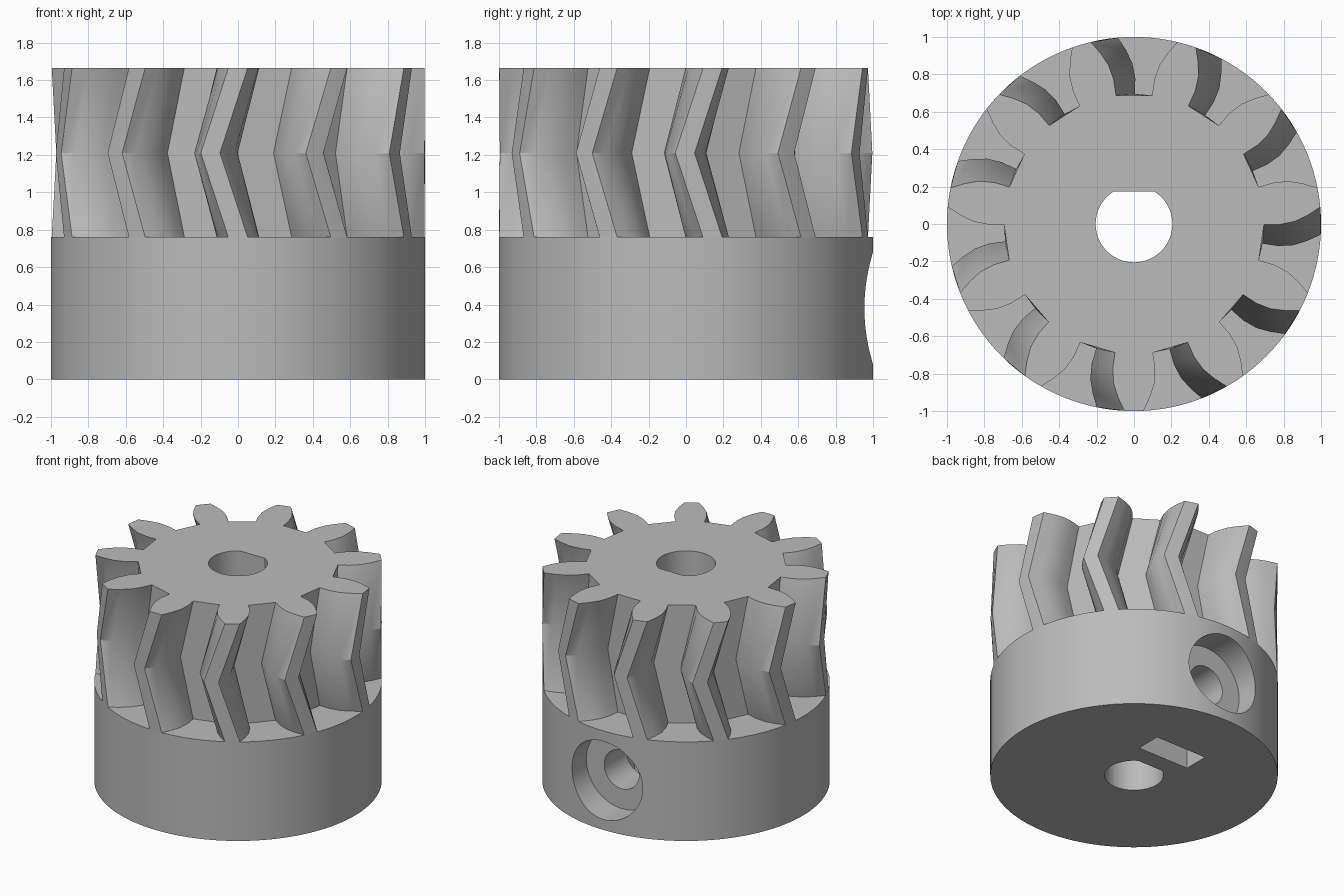
import bpy, bmesh
from math import sin, cos, pi, radians, asin
from mathutils import Matrix

HUB_TOP, GEAR_MID, GEAR_TOP = 0.76, 1.21, 1.665
TEETH = 11
TWIST = radians(-8.5)
SCREW_Z = 0.38

cube = bpy.data.objects.get("Cube")
if cube:
    bpy.data.objects.remove(cube)

grey = bpy.data.materials.new("plain grey")
grey.use_nodes = True
colour = (0.5, 0.5, 0.5, 1)
grey.diffuse_color = colour
grey.node_tree.nodes["Principled BSDF"].inputs["Base Color"].default_value = colour


def loft(name, outline, levels):
    """Stack an outline at (height, turn) levels and cap both ends."""
    bm = bmesh.new()
    rings = []
    for z, turn in levels:
        c, s = cos(turn), sin(turn)
        rings.append([bm.verts.new((x * c - y * s, x * s + y * c, z)) for x, y in outline])
    n = len(outline)
    for low, high in zip(rings, rings[1:]):
        for i in range(n):
            j = (i + 1) % n
            bm.faces.new((low[i], low[j], high[j], high[i]))
    bm.faces.new(rings[0][::-1])
    bm.faces.new(rings[-1])
    mesh = bpy.data.meshes.new(name)
    bm.to_mesh(mesh)
    bm.free()
    mesh.materials.append(grey)
    obj = bpy.data.objects.new(name, mesh)
    bpy.context.collection.objects.link(obj)
    return obj


def arc(radius, start, end, steps):
    return [(radius * cos(start + (end - start) * i / steps),
             radius * sin(start + (end - start) * i / steps)) for i in range(steps + 1)]


def circle(radius, steps):
    return arc(radius, 0, 2 * pi, steps)[:-1]


def y_cylinder(name, radius, y0, y1):
    obj = loft(name, circle(radius, 64), [(-y1, 0), (-y0, 0)])
    obj.data.transform(Matrix.Translation((0, 0, SCREW_Z)) @ Matrix.Rotation(pi / 2, 4, "X"))
    return obj


def cut(obj, cutters):
    bpy.context.view_layer.objects.active = obj
    for cutter in cutters:
        cutter.hide_render = True
        mod = obj.modifiers.new("cut", "BOOLEAN")
        mod.operation = "DIFFERENCE"
        mod.solver = "EXACT"
        mod.object = cutter
        bpy.ops.object.modifier_apply(modifier=mod.name)


# Tooth gap: radius and half angle from root to tip
gap = [(0.695, 8.0), (0.78, 8.0), (0.86, 9.1), (0.93, 11.1), (1.0, 13.4)]
pitch = 360 / TEETH
outline = []
for k in range(TEETH):
    centre = 90 + k * pitch
    polar = [(r, -a) for r, a in reversed(gap)] + gap + [(1.0, pitch / 2)]
    for r, a in polar:
        t = radians(centre + a)
        outline.append((r * cos(t), r * sin(t)))

# Herringbone gear on top of a plain round hub
gear = loft("herringbone_gear", outline,
            [(HUB_TOP, 0), (GEAR_MID, TWIST), (GEAR_TOP, 0)])
hub = loft("hub", circle(1.0, 128), [(0, 0), (HUB_TOP, 0)])

# D-shaped shaft bore with its flat at the back
flat = asin(0.175 / 0.205)
bore = loft("bore_cutter", arc(0.205, pi - flat, 2 * pi + flat, 48), [(-0.2, 0), (2, 0)])

# Set screw hole, its counterbore, and the nut slot from below
screw = y_cylinder("screw_cutter", 0.148, 0.1, 0.9)
counterbore = y_cylinder("counterbore_cutter", 0.3, 0.78, 1.2)
slot = loft("nut_slot_cutter",
            [(-0.217, 0.315), (0.217, 0.315), (0.217, 0.51), (-0.217, 0.51)],
            [(-0.2, 0), (0.62, 0)])

cut(gear, [bore])
cut(hub, [bore, screw, counterbore, slot])
for cutter in (bore, screw, counterbore, slot):
    bpy.data.objects.remove(cutter)

# Smooth the round walls and keep the edges crisp
bpy.ops.object.select_all(action="DESELECT")
for obj in (gear, hub):
    obj.select_set(True)
bpy.context.view_layer.objects.active = hub
bpy.ops.object.shade_smooth_by_angle(angle=radians(30))
